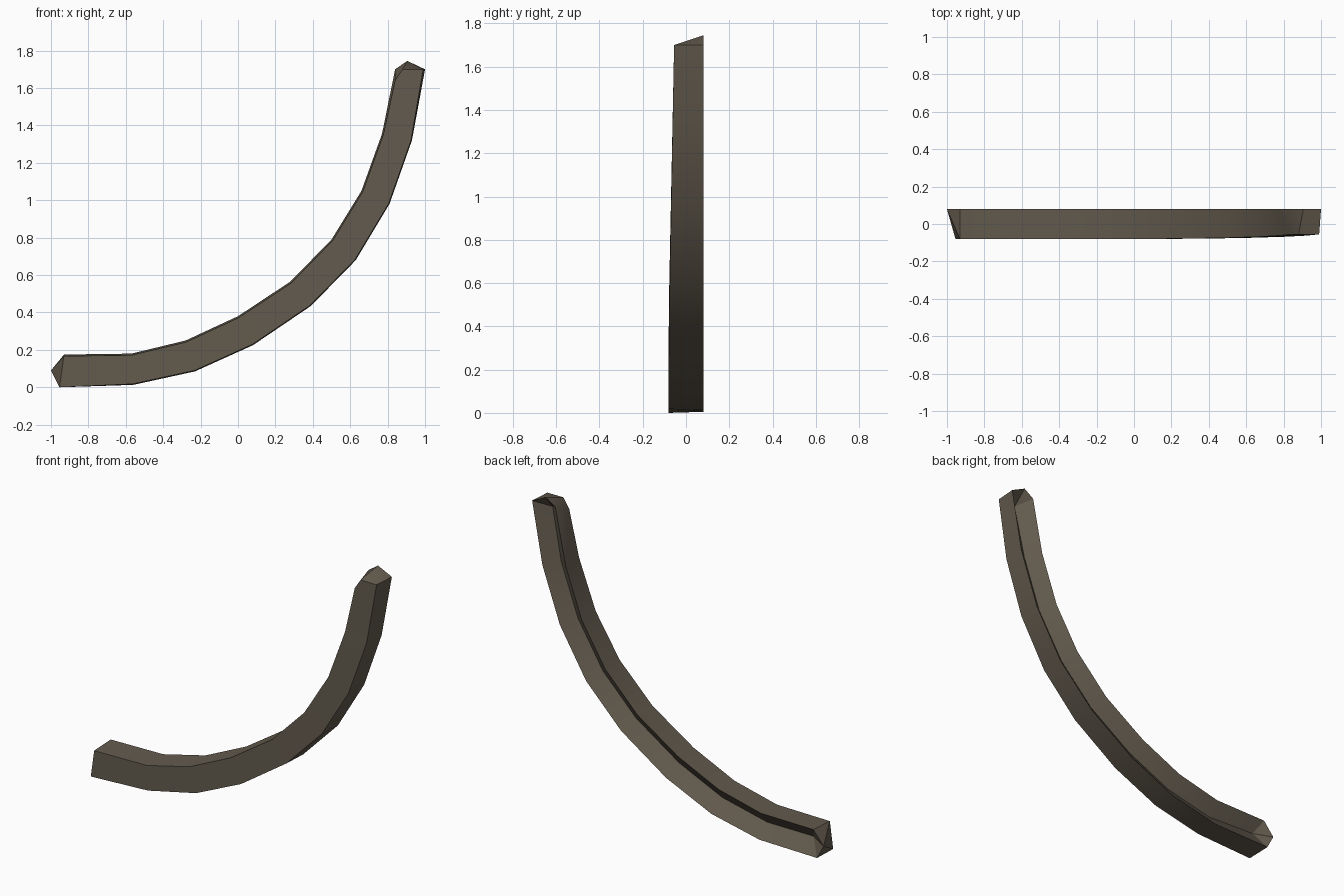
import bpy
import bmesh
import math
from mathutils import Vector

cube = bpy.data.objects.get("Cube")
if cube:
    bpy.data.objects.remove(cube, do_unlink=True)

# Inner and outer edges of the curved beam, as (x, z) from low end to high end
inner = [(-.93, .175), (-.57, .18), (-.28, .25), (0, .38), (.28, .565),
         (.5, .79), (.66, 1.05), (.77, 1.355), (.84, 1.7)]
outer = [(-.955, .005), (-.56, .013), (-.23, .085), (.08, .225), (.39, .435),
         (.63, .68), (.81, .98), (.93, 1.32), (1, 1.7)]
BACK = .08
GROOVE = .01

bm = bmesh.new()


def vert(x, y, z):
    return bm.verts.new((x, y, z))


def front_y(z):
    # The front tapers back gently toward the high end
    return -.08 + .025 * max(0, (z - .4) / 1.3)


# Cross-sections: front inner, front outer, back outer, groove bottom, back inner
rings = []
for (ix, iz), (ox, oz) in zip(inner, outer):
    a, b = Vector((ix, iz)), Vector((ox, oz))
    fi, fo, mid = a.lerp(b, .05), b.lerp(a, .03), a.lerp(b, .5)
    y = front_y(mid.y)
    rings.append([vert(fi.x, y, fi.y), vert(fo.x, y, fo.y),
                  vert(ox, BACK, oz), vert(mid.x, GROOVE, mid.y),
                  vert(ix, BACK, iz)])

low, high = rings[0], rings[-1]
low[1].co.z = 0
low[3].co = (-.89, .02, .1)
high[0].co = (.84, -.055, 1.64)
high[1].co = (.99, -.055, 1.7)
high[3].co = (.915, 0, 1.655)

# Long faces of the beam
for r, s in zip(rings, rings[1:]):
    for i in range(5):
        j = (i + 1) % 5
        bm.faces.new((r[i], r[j], s[j], s[i]))

# Pointed low end
tip = vert(-1, BACK, .09)
for i in range(5):
    bm.faces.new((low[(i + 1) % 5], low[i], tip))

# Pointed high end with a clipped front corner
tip = vert(.905, BACK, 1.745)
clip = vert(.88, -.055, 1.7)
fi, fo, bo, groove, bi = high
for tri in ((fi, fo, clip), (clip, fo, tip), (fo, bo, tip), (bo, groove, tip),
            (groove, bi, tip), (bi, clip, tip), (bi, fi, clip)):
    bm.faces.new(tri)

bmesh.ops.recalc_face_normals(bm, faces=bm.faces)
mesh = bpy.data.meshes.new("curved_beam")
bm.to_mesh(mesh)
bm.free()
beam = bpy.data.objects.new("curved_beam", mesh)
bpy.context.collection.objects.link(beam)

# Dull brown colour
color = (.125, .104, .076, 1)
mat = bpy.data.materials.new("dull_brown")
mat.use_nodes = True
mat.diffuse_color = color
mat.node_tree.nodes["Principled BSDF"].inputs["Base Color"].default_value = color
mesh.materials.append(mat)

bpy.ops.object.select_all(action='DESELECT')
beam.select_set(True)
bpy.context.view_layer.objects.active = beam
bpy.ops.object.shade_smooth_by_angle(angle=math.radians(30))
